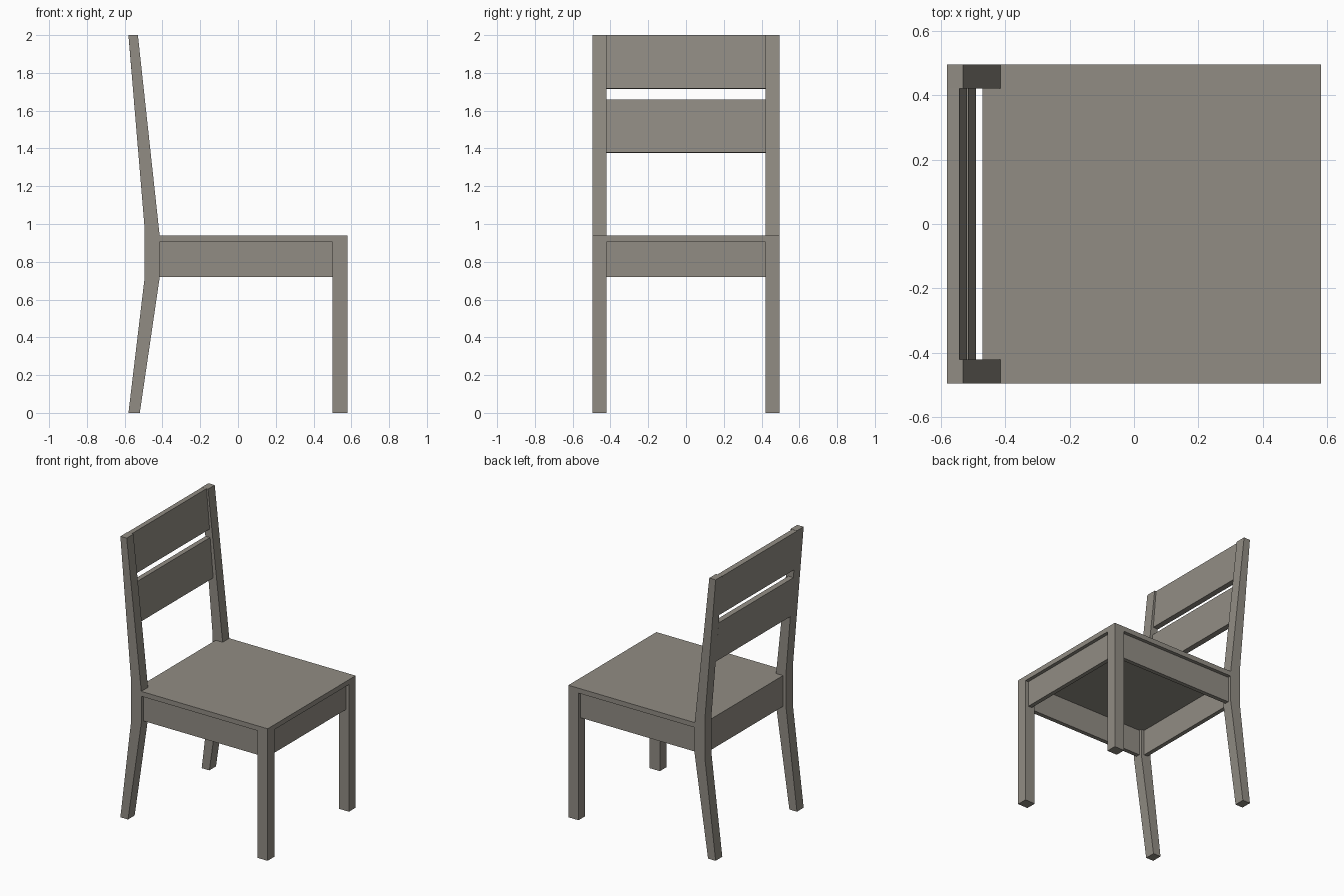
import bpy, bmesh

if "Cube" in bpy.data.objects:
    bpy.data.objects.remove(bpy.data.objects["Cube"])

mat = bpy.data.materials.new("grey brown wood")
mat.diffuse_color = (0.285, 0.265, 0.23, 1)
mat.use_nodes = True
mat.node_tree.nodes["Principled BSDF"].inputs["Base Color"].default_value = mat.diffuse_color

HALF_Y = 0.495     # outer side of legs and seat
INNER_Y = 0.42     # inner side of legs
SEAT_TOP, SEAT_LOW, APRON_LOW = 0.94, 0.905, 0.72


def extrude(name, points, lo, hi, axis):
    """Extrude an outline: axis 'y' takes (x, z) points, axis 'z' takes (x, y) points."""
    bm = bmesh.new()
    if axis == 'y':
        verts = [bm.verts.new((a, lo, b)) for a, b in points]
        shift = (0, hi - lo, 0)
    else:
        verts = [bm.verts.new((a, b, lo)) for a, b in points]
        shift = (0, 0, hi - lo)
    face = bm.faces.new(verts)
    new = bmesh.ops.extrude_face_region(bm, geom=[face])["geom"]
    bmesh.ops.translate(bm, vec=shift,
                        verts=[v for v in new if isinstance(v, bmesh.types.BMVert)])
    bmesh.ops.recalc_face_normals(bm, faces=bm.faces)
    mesh = bpy.data.meshes.new(name)
    bm.to_mesh(mesh)
    bm.free()
    mesh.materials.append(mat)
    obj = bpy.data.objects.new(name, mesh)
    bpy.context.collection.objects.link(obj)
    return obj


def box(name, x0, x1, y0, y1, z0, z1):
    return extrude(name, [(x0, y0), (x1, y0), (x1, y1), (x0, y1)], z0, z1, 'z')


# Seat board, notched around the rear legs
extrude("seat", [(-0.47, -INNER_Y), (-0.415, -INNER_Y), (-0.415, -HALF_Y), (0.58, -HALF_Y),
                 (0.58, HALF_Y), (-0.415, HALF_Y), (-0.415, INNER_Y), (-0.47, INNER_Y)],
        SEAT_LOW, SEAT_TOP, 'z')

# Legs and side aprons on both sides
rear_profile = [(-0.58, 0), (-0.52, 0), (-0.415, 0.715), (-0.415, 0.94),
                (-0.53, 2.0), (-0.58, 2.0), (-0.495, 0.985), (-0.495, 0.71)]
for side, s in (("left", -1), ("right", 1)):
    lo, hi = sorted((s * INNER_Y, s * HALF_Y))
    extrude(f"rear_leg_{side}", rear_profile, lo, hi, 'y')
    box(f"front_leg_{side}", 0.50, 0.58, lo, hi, 0, SEAT_LOW)
    lo, hi = sorted((s * 0.44, s * 0.47))
    box(f"side_apron_{side}", -0.415, 0.50, lo, hi, APRON_LOW, SEAT_LOW)

# Front and rear aprons
box("front_apron", 0.525, 0.555, -INNER_Y, INNER_Y, APRON_LOW, SEAT_LOW)
box("rear_apron", -0.47, -0.44, -INNER_Y, INNER_Y, APRON_LOW, SEAT_LOW)

# Back slats following the rake of the rear legs
SLOPE = 0.085 / 1.015


def back_x(z):
    return -0.58 + (2.0 - z) * SLOPE


for name, z0, z1 in (("upper_slat", 1.715, 2.0), ("lower_slat", 1.375, 1.66)):
    extrude(name, [(back_x(z0), z0), (back_x(z0) + 0.038, z0 + 0.003),
                   (back_x(z1) + 0.038, z1), (back_x(z1), z1 - 0.002)],
            -INNER_Y, INNER_Y, 'y')
